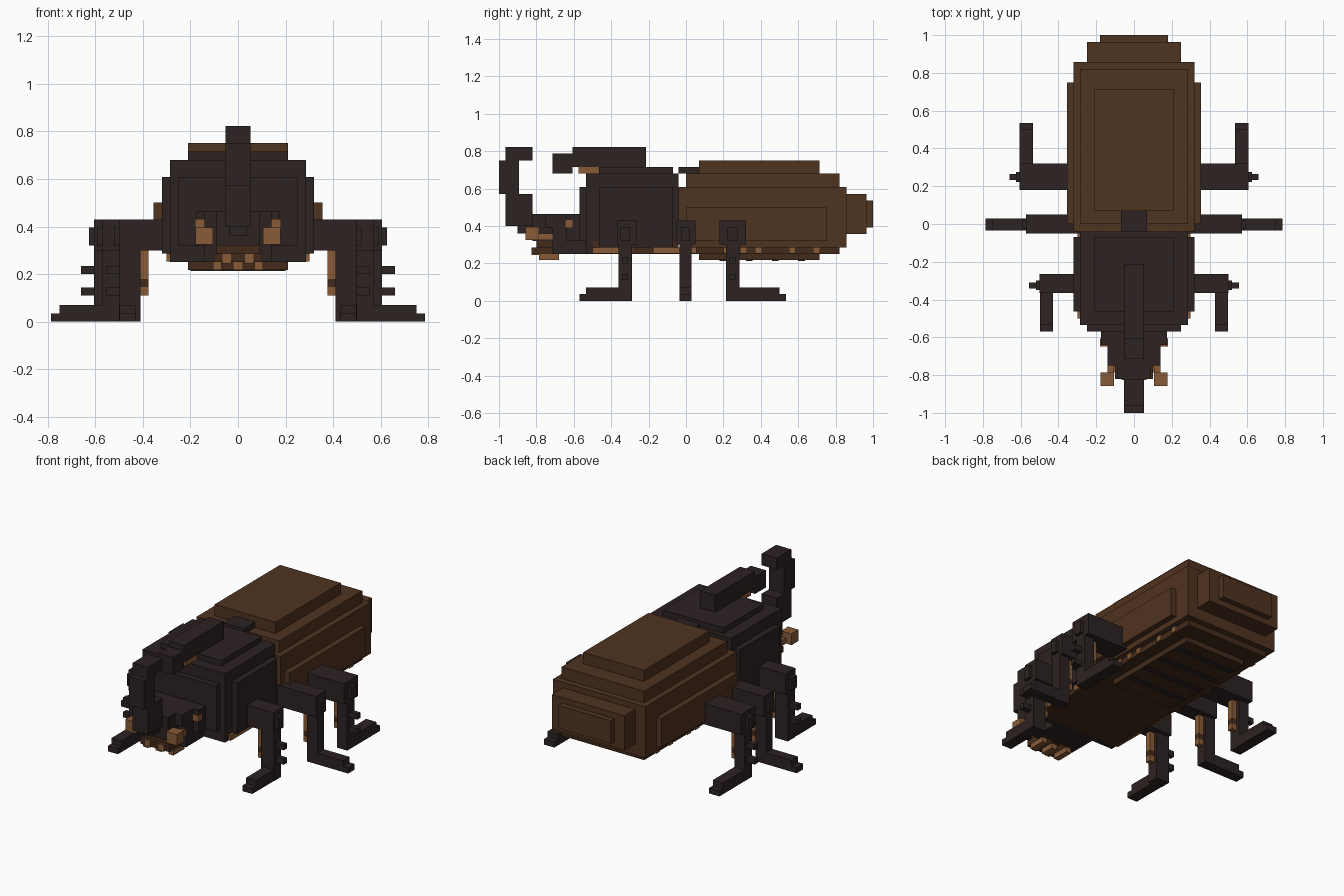
import bpy, bmesh, random

random.seed(4)


def material(name, rgb):
    m = bpy.data.materials.new(name)
    m.diffuse_color = (*rgb, 1)
    return m


DARK = material("dark shell", (0.026, 0.016, 0.016))
BROWN = material("brown wing case", (0.078, 0.033, 0.014))
TAN = material("tan hair", (0.25, 0.105, 0.037))
DEEP = material("deep brown belly", (0.055, 0.024, 0.011))


def blocks(name, mat, boxes):
    """One object from boxes given as (x0, x1, y0, y1, z0, z1)."""
    bm = bmesh.new()
    for x0, x1, y0, y1, z0, z1 in boxes:
        verts = bmesh.ops.create_cube(bm, size=1)["verts"]
        for v in verts:
            v.co = (x0 + (v.co.x + 0.5) * (x1 - x0),
                    y0 + (v.co.y + 0.5) * (y1 - y0),
                    z0 + (v.co.z + 0.5) * (z1 - z0))
    me = bpy.data.meshes.new(name)
    bm.to_mesh(me)
    bm.free()
    me.materials.append(mat)
    ob = bpy.data.objects.new(name, me)
    bpy.context.collection.objects.link(ob)
    return ob


def mid(w, y0, y1, z0, z1):
    """Box centred on x = 0 with half width w."""
    return (-w, w, y0, y1, z0, z1)


def both(boxes):
    """Boxes plus their mirror images across x = 0."""
    return boxes + [(-b[1], -b[0], *b[2:]) for b in boxes]


# Abdomen: stepped wing cases
blocks("wing_cases", BROWN, [
    mid(0.32, -0.04, 0.857, 0.32, 0.607),
    mid(0.285, 0.0, 0.82, 0.607, 0.68),
    mid(0.21, 0.07, 0.714, 0.68, 0.75),
    mid(0.355, 0.0, 0.75, 0.32, 0.50),
    mid(0.25, 0.857, 0.964, 0.357, 0.572),
    mid(0.18, 0.964, 1.0, 0.393, 0.536),
    mid(0.32, 0.0, 0.857, 0.286, 0.32),
])
blocks("wing_hinge", DARK, [mid(0.07, -0.04, 0.07, 0.68, 0.715)])

# Underside: belly plates with dark seams
blocks("belly", DEEP, [
    mid(0.285, -0.04, 0.82, 0.25, 0.286),
    mid(0.285, -0.50, -0.04, 0.25, 0.32),
    mid(0.21, 0.07, 0.714, 0.218, 0.25),
])
blocks("belly_seams", DARK, [mid(0.2, y, y + 0.035, 0.213, 0.219)
                             for y in (0.18, 0.32, 0.46, 0.60)])

# Hair fringe along the lower edges
fringe, wing_fringe = [], []
for i in range(13):
    y = -0.50 + i * 0.036
    if random.random() < 0.55:
        fringe.append((0.285, 0.30, y, y + 0.036, 0.252, 0.286))
for y in (0.02, 0.20, 0.29, 0.37, 0.55, 0.68):
    wing_fringe.append((0.285, 0.295, y, y + 0.036, 0.252, 0.286))
blocks("thorax_fringe", TAN, both(fringe))
blocks("abdomen_fringe", TAN, both(wing_fringe))

# Thorax
blocks("thorax", DARK, [
    mid(0.285, -0.535, -0.04, 0.32, 0.68),
    mid(0.32, -0.464, -0.07, 0.286, 0.607),
    mid(0.25, -0.57, -0.535, 0.32, 0.607),
    mid(0.285, -0.535, -0.50, 0.25, 0.32),
    mid(0.21, -0.464, -0.07, 0.68, 0.715),
])

# Upper horn with hair underneath
blocks("upper_horn", DARK, [
    mid(0.052, -0.607, -0.214, 0.715, 0.822),
    mid(0.052, -0.714, -0.607, 0.68, 0.787),
])
blocks("upper_horn_hair", TAN, [mid(0.045, -0.575, -0.464, 0.68, 0.716)])

# Head
blocks("head", DARK, [
    mid(0.14, -0.714, -0.535, 0.25, 0.464),
    mid(0.175, -0.64, -0.535, 0.32, 0.464),
    mid(0.09, -0.82, -0.714, 0.32, 0.464),
    *both([(0.07, 0.14, -0.75, -0.714, 0.393, 0.464)]),
])

# Lower horn curving upward
blocks("lower_horn", DARK, [
    mid(0.052, -0.964, -0.82, 0.40, 0.572),
    mid(0.052, -1.0, -0.893, 0.572, 0.75),
    mid(0.052, -0.964, -0.82, 0.75, 0.822),
    mid(0.035, -0.90, -0.82, 0.36, 0.42),
])

# Eyes, feelers and mouth hair
blocks("eyes", TAN, both([(0.14, 0.18, -0.648, -0.607, 0.393, 0.432)]))
blocks("feelers", TAN, both([
    (0.105, 0.178, -0.857, -0.787, 0.325, 0.395),
    (0.105, 0.14, -0.787, -0.714, 0.325, 0.36),
]))
blocks("jaw", DEEP, [
    mid(0.09, -0.80, -0.70, 0.286, 0.325),
    mid(0.10, -0.82, -0.68, 0.25, 0.286),
])
blocks("mouth_hair", TAN, both([
    (0.03, 0.065, -0.825, -0.68, 0.245, 0.286),
    (0.07, 0.105, -0.787, -0.68, 0.218, 0.25),
    (0.0, 0.02, -0.787, -0.70, 0.218, 0.25),
]))


def leg(name, hip_y, shaft_y, shaft_x, foot):
    """Hip, shaft, knee, spikes, hair and foot for a mirrored pair of legs."""
    xa, xb = shaft_x
    ya, yb = shaft_y
    yc = (ya + yb) / 2
    parts = [
        (0.27, xb, hip_y[0], hip_y[1], 0.30, 0.43),
        (xa, xb, ya, yb, 0.0, 0.31),
        (xb, xb + 0.02, ya + 0.01, yb - 0.01, 0.32, 0.395),
    ]
    if name != "middle_leg":
        parts += [(xb, xb + 0.055, yc - 0.016, yc + 0.016, z, z + 0.034)
                  for z in (0.11, 0.2)]
    blocks(name, DARK, both(parts + foot))
    blocks(name + "_hair", TAN, both([
        (xa - 0.034, xa, yc - 0.017, yc + 0.017, 0.11, 0.145),
        (xa - 0.034, xa, yc - 0.017, yc + 0.017, 0.18, 0.30)]))
    blocks(name + "_hair_band", DEEP, both([
        (xa - 0.034, xa, yc - 0.017, yc + 0.017, 0.145, 0.18)]))


# Three pairs of legs
leg("front_leg", (-0.365, -0.265), (-0.36, -0.29), (0.41, 0.50),
    [(0.43, 0.498, -0.535, -0.29, 0, 0.07), (0.43, 0.498, -0.57, -0.535, 0, 0.035)])
leg("middle_leg", (-0.05, 0.05), (-0.035, 0.03), (0.50, 0.572),
    [(0.50, 0.75, -0.035, 0.03, 0, 0.07), (0.75, 0.785, -0.035, 0.03, 0, 0.035)])
leg("hind_leg", (0.18, 0.32), (0.213, 0.285), (0.535, 0.605),
    [(0.535, 0.605, 0.213, 0.50, 0, 0.07), (0.535, 0.605, 0.50, 0.535, 0, 0.035)])
